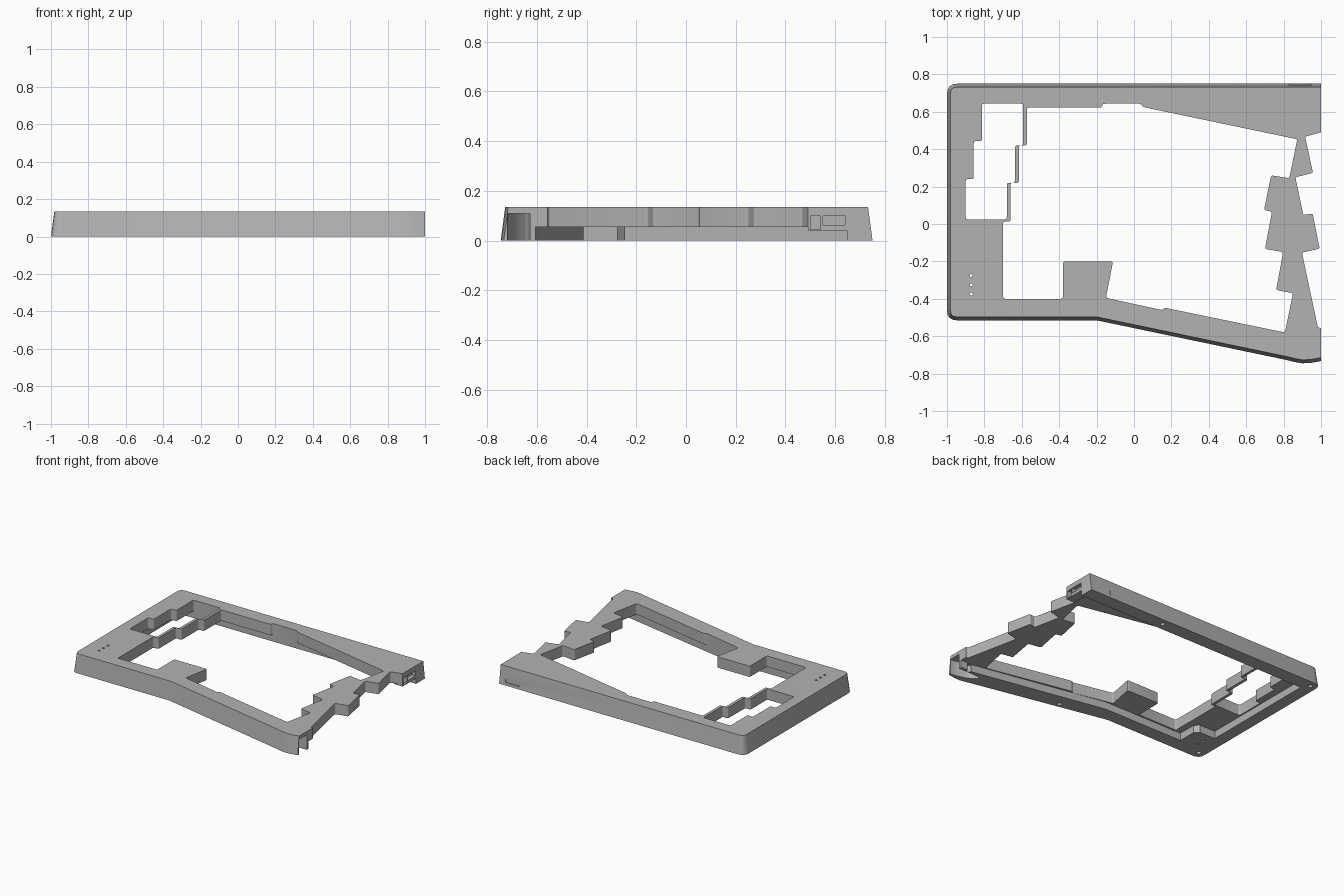
import bpy, bmesh
from mathutils import Vector

cube = bpy.data.objects.get("Cube")
if cube:
    bpy.data.objects.remove(cube, do_unlink=True)

HEIGHT, PLATE_BOTTOM, TAPER = 0.135, 0.055, 0.018

grey = bpy.data.materials.new("case grey")
grey.use_nodes = True
colour = (0.45, 0.45, 0.45, 1)
grey.diffuse_color = colour
grey.node_tree.nodes["Principled BSDF"].inputs["Base Color"].default_value = colour


def rounded(points, radius, steps=4):
    """Replace every corner by a short curve."""
    out, n = [], len(points)
    for i in range(n):
        p = Vector(points[i])
        a, b = Vector(points[i - 1]) - p, Vector(points[(i + 1) % n]) - p
        r = min(radius, a.length * 0.4, b.length * 0.4)
        a, b = p + a.normalized() * r, p + b.normalized() * r
        for k in range(steps + 1):
            t = k / steps
            out.append(a * (1 - t) ** 2 + p * 2 * t * (1 - t) + b * t * t)
    return out


def inset(points, d):
    """Move a counter-clockwise outline inward by d."""
    out, n = [], len(points)
    for i in range(n):
        p = points[i]
        e, f = (p - points[i - 1]).normalized(), (points[(i + 1) % n] - p).normalized()
        u, v = Vector((-e.y, e.x)), Vector((-f.y, f.x))
        out.append(p + (u + v) * d / (1 + u.dot(v)))
    return out


def prism(name, points, z0, z1, taper=0):
    points = [Vector(p) for p in points]
    top = inset(points, taper) if taper else points
    bm = bmesh.new()
    low = [bm.verts.new((p.x, p.y, z0)) for p in points]
    high = [bm.verts.new((p.x, p.y, z1)) for p in top]
    bm.faces.new(low)
    bm.faces.new(high)
    for i in range(len(low)):
        bm.faces.new((low[i - 1], low[i], high[i], high[i - 1]))
    bmesh.ops.recalc_face_normals(bm, faces=bm.faces)
    mesh = bpy.data.meshes.new(name)
    bm.to_mesh(mesh)
    bm.free()
    mesh.materials.append(grey)
    obj = bpy.data.objects.new(name, mesh)
    bpy.context.collection.objects.link(obj)
    return obj


def box(x0, x1, y0, y1):
    return [(x0, y0), (x1, y0), (x1, y1), (x0, y1)]


def apply_boolean(target, tool, operation="DIFFERENCE"):
    mod = target.modifiers.new("cut", "BOOLEAN")
    mod.operation, mod.solver, mod.object = operation, "EXACT", tool
    bpy.context.view_layer.objects.active = target
    bpy.ops.object.modifier_apply(modifier=mod.name)
    bpy.data.objects.remove(tool, do_unlink=True)


def cut(target, points, z0=-0.1, z1=0.3):
    apply_boolean(target, prism("cutter", points, z0, z1))


def drill(target, x, y, radius, z0, z1):
    bpy.ops.mesh.primitive_cylinder_add(vertices=16, radius=radius, depth=z1 - z0,
                                        location=(x, y, (z0 + z1) / 2))
    apply_boolean(target, bpy.context.object)


# Outer shell with sloping sides
left_corners = rounded([(-1, 0.75), (-1, -0.515), (-0.2, -0.515), (0.4, 0)], 0.055)
outline = left_corners[:10] + [Vector(p) for p in (
    (-0.2, -0.515), (0.82, -0.728), (0.86, -0.738), (0.9, -0.745),
    (0.95, -0.742), (1.1, -0.715), (1.3, -0.68), (1.3, 0.75))]
outline[:5] = rounded([(0, 0.75), (-1, 0.75), (-1, 0)], 0.055)[5:10]
case = prism("keyboard_case_half", outline, 0, HEIGHT, TAPER)

# Hollow underside inside the rim, leaving a corner boss
cavity = [(-0.91, 0.647), (-0.91, -0.245), (-0.78, -0.245), (-0.75, -0.275),
          (-0.75, -0.412), (-0.1, -0.412), (0.9, -0.605), (1.4, -0.605), (1.4, 0.647)]
cut(case, cavity, -0.1, PLATE_BOTTOM)

# Side key cluster opening
side_opening = [(-0.9, 0.025), (-0.68, 0.025), (-0.68, 0.22), (-0.637, 0.22),
                (-0.637, 0.42), (-0.593, 0.42), (-0.593, 0.643), (-0.813, 0.643),
                (-0.813, 0.443), (-0.857, 0.443), (-0.857, 0.24), (-0.9, 0.24)]
cut(case, rounded(side_opening, 0.012))

# Main key opening
main_opening = [(-0.7, 0.013), (-0.7, -0.4), (-0.38, -0.4), (-0.38, -0.2),
                (-0.112, -0.2), (-0.15, -0.395), (0.15, -0.46), (0.166, -0.448),
                (0.807, -0.58), (0.85, -0.37), (0.76, -0.353), (0.797, -0.15),
                (0.7, -0.133), (0.738, 0.065), (0.695, 0.075), (0.733, 0.26),
                (0.83, 0.245), (0.873, 0.453), (0.05, 0.625), (0.035, 0.643),
                (-0.165, 0.643), (-0.175, 0.622), (-0.573, 0.622), (-0.573, 0.42),
                (-0.615, 0.42), (-0.615, 0.22), (-0.66, 0.22), (-0.66, 0.013)]
cut(case, rounded(main_opening, 0.012))

# Stepped joining edge on the model's left
joint = [(1, 0.49), (0.915, 0.467), (0.957, 0.273), (0.863, 0.25), (0.905, 0.048),
         (0.955, 0.056), (0.993, -0.132), (0.898, -0.153), (0.983, -0.553), (1, -0.556)]
joint = rounded(joint, 0.01)[5:-5]
joint = [(1, 1), (1, 0.49)] + joint + [(1, -0.556), (1, -1), (1.5, -1), (1.5, 1)]
cut(case, joint)

# Pockets at the two joining ends
cut(case, rounded([(0.8, -0.63), (0.87, -0.69), (0.97, -0.718), (1.1, -0.715),
                   (1.1, -0.625)], 0.03), -0.1, 0.11)
apply_boolean(case, prism("joint_tab", box(0.93, 1, 0.49, 0.66), 0.04, 0.07), "UNION")
cut(case, box(0.94, 1.1, 0.5, 0.54), 0.045, 0.1)
cut(case, box(0.97, 1.1, 0.55, 0.64), 0.062, 0.1)

# Shallow notch in the rear edge
cut(case, box(0.83, 0.95, 0.742, 0.8), 0.02, 0.3)

# Indicator holes through the plate
for y in (-0.275, -0.325, -0.375):
    drill(case, -0.87, y, 0.008, -0.1, 0.3)

# Screw holes in the underside of the rim
for x, y in ((-0.95, 0.7), (-0.95, -0.46), (0.34, 0.7), (0.18, -0.56), (0.93, -0.61)):
    drill(case, x, y, 0.016, -0.05, 0.05)

bpy.ops.object.select_all(action="DESELECT")
case.select_set(True)
bpy.context.view_layer.objects.active = case
bpy.ops.object.shade_smooth_by_angle(angle=0.5)
